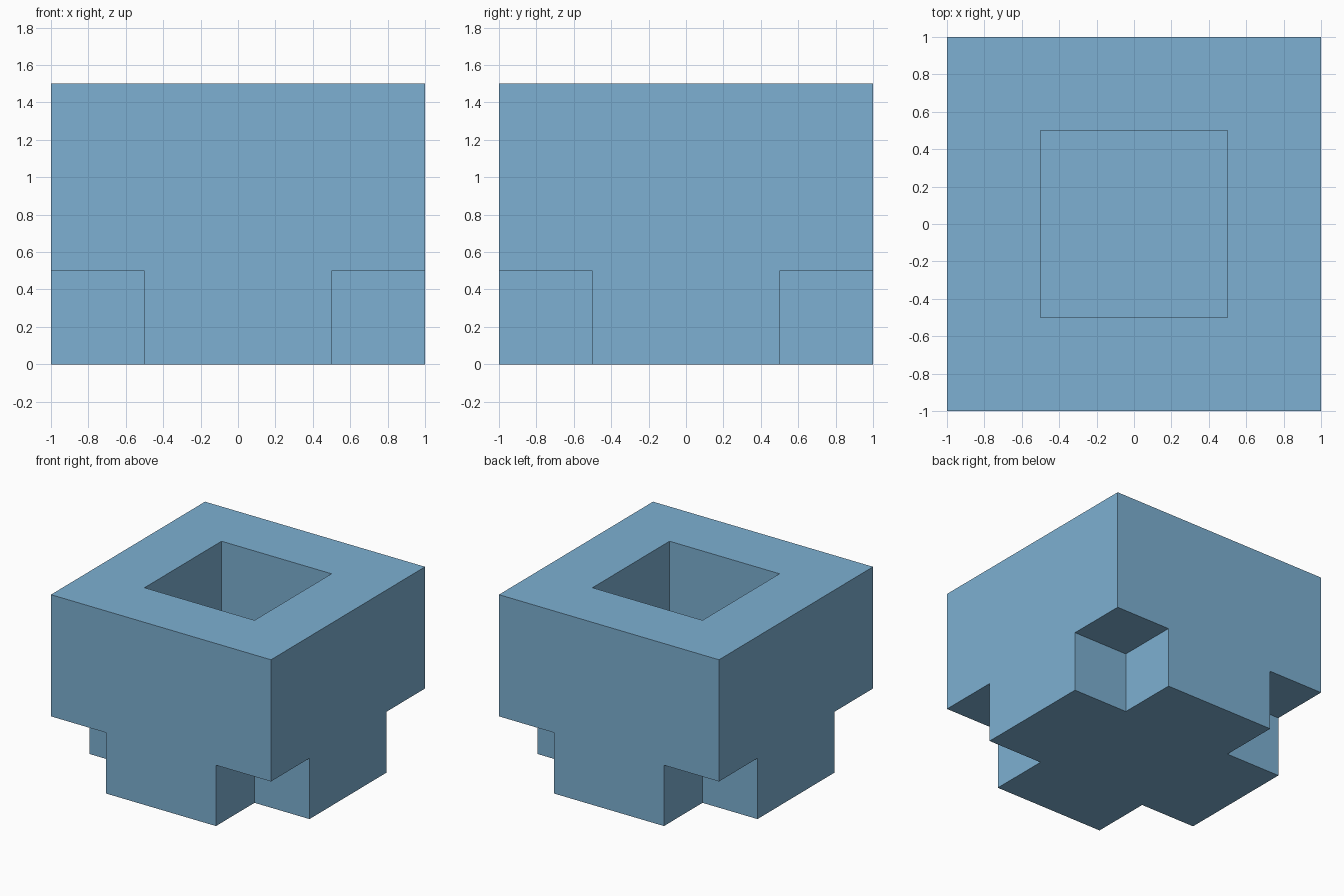
import bpy, bmesh

cube = bpy.data.objects.get("Cube")
if cube:
    bpy.data.objects.remove(cube, do_unlink=True)

# Single flat blue
BLUE = (0.205, 0.434, 0.645, 1.0)
mat = bpy.data.materials.new("soft_blue")
mat.use_nodes = True
mat.diffuse_color = BLUE
mat.node_tree.nodes["Principled BSDF"].inputs["Base Color"].default_value = BLUE

# Cell boundaries: three columns each way, a low foot layer and a tall upper layer
XY = (-1.0, -0.5, 0.5, 1.0)
Z = (0.0, 0.5, 1.5)


def solid(i, j, k):
    """Foot layer is a cross (no corners); upper layer is a ring (no centre)."""
    if not (0 <= i < 3 and 0 <= j < 3 and 0 <= k < 2):
        return False
    if k == 0:
        return i == 1 or j == 1
    return not (i == 1 and j == 1)


# Keep only the exposed walls of the filled cells, giving one closed shell
bm = bmesh.new()
for i in range(3):
    for j in range(3):
        for k in range(2):
            if not solid(i, j, k):
                continue
            for axis in range(3):
                for side in (0, 1):
                    near = [i, j, k]
                    near[axis] += 1 if side else -1
                    if solid(*near):
                        continue
                    u, v = (axis + 1) % 3, (axis + 2) % 3
                    ring = []
                    for du, dv in ((0, 0), (1, 0), (1, 1), (0, 1)):
                        c = [i, j, k]
                        c[axis] += side
                        c[u] += du
                        c[v] += dv
                        ring.append(bm.verts.new((XY[c[0]], XY[c[1]], Z[c[2]])))
                    bm.faces.new(ring if side else ring[::-1])

# Weld the walls and merge neighbours that lie in one plane
bmesh.ops.remove_doubles(bm, verts=bm.verts, dist=0.001)
bmesh.ops.dissolve_limit(bm, angle_limit=0.01, verts=bm.verts, edges=bm.edges)

mesh = bpy.data.meshes.new("socket_block")
bm.to_mesh(mesh)
bm.free()
mesh.materials.append(mat)
block = bpy.data.objects.new("socket_block", mesh)
bpy.context.collection.objects.link(block)
